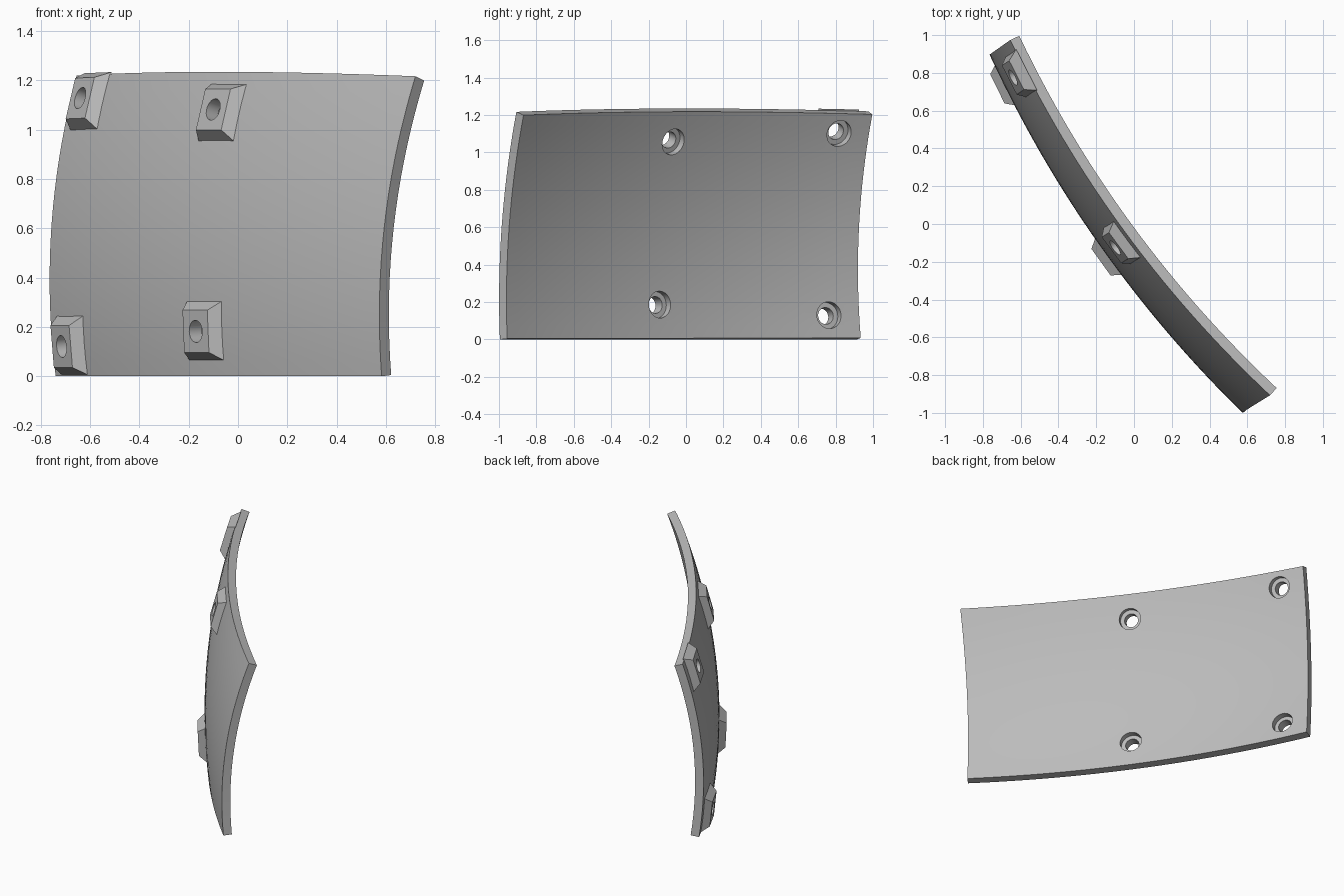
import bpy, bmesh
from mathutils import Vector, Matrix

if "Cube" in bpy.data.objects:
    bpy.data.objects.remove(bpy.data.objects["Cube"], do_unlink=True)

grey = bpy.data.materials.new("plain_grey")
grey.use_nodes = True
grey.diffuse_color = (0.5, 0.5, 0.5, 1)
grey.node_tree.nodes["Principled BSDF"].inputs["Base Color"].default_value = grey.diffuse_color

THICK = 0.055
# Outer surface: three points along the length, at three heights
ROWS = [
    [(-0.74, 0.912, 0), (-0.168, -0.10, 0), (0.583, -0.995, 0)],
    [(-0.757, 0.902, 0.61), (-0.17, -0.103, 0.615), (0.594, -0.985, 0.61)],
    [(-0.655, 0.974, 1.22), (-0.056, -0.031, 1.235), (0.72, -0.907, 1.217)],
]


def through(a, b, c, t):
    """Parabola through three points at t = 0, 0.5 and 1."""
    return (Vector(a) * (1 - t) * (1 - 2 * t) + Vector(b) * 4 * t * (1 - t)
            + Vector(c) * t * (2 * t - 1))


def surface(u, v):
    return through(*[through(*row, u) for row in ROWS], v)


def frame(u, v):
    """Point, lengthwise and upward tangents, and outward normal."""
    e = 0.001
    tu = (surface(u + e, v) - surface(u - e, v)).normalized()
    tv = (surface(u, v + e) - surface(u, v - e)).normalized()
    return surface(u, v), tu, tv, tu.cross(tv).normalized()


def make_object(name, bm):
    bmesh.ops.recalc_face_normals(bm, faces=bm.faces)
    mesh = bpy.data.meshes.new(name)
    bm.to_mesh(mesh)
    bm.free()
    mesh.materials.append(grey)
    ob = bpy.data.objects.new(name, mesh)
    bpy.context.collection.objects.link(ob)
    return ob


def make_panel(nu=28, nv=18):
    bm = bmesh.new()
    outer, inner = [], []
    for j in range(nv + 1):
        frames = [frame(i / nu, j / nv) for i in range(nu + 1)]
        outer.append([bm.verts.new(f[0]) for f in frames])
        inner.append([bm.verts.new(f[0] - f[3] * THICK) for f in frames])
    for grid in (outer, inner):
        for j in range(nv):
            for i in range(nu):
                bm.faces.new((grid[j][i], grid[j][i + 1], grid[j + 1][i + 1], grid[j + 1][i]))
    # Rim between the two skins
    for j in (0, nv):
        for i in range(nu):
            bm.faces.new((outer[j][i], outer[j][i + 1], inner[j][i + 1], inner[j][i]))
    for i in (0, nu):
        for j in range(nv):
            bm.faces.new((outer[j][i], outer[j + 1][i], inner[j + 1][i], inner[j][i]))
    return make_object("curved_panel", bm)


def make_mount(name, u, v):
    """Tapered block standing on the outer skin."""
    p, tu, tv, n = frame(u, v)
    bm = bmesh.new()
    rings = []
    for half, height in ((0.122, -0.008), (0.086, 0.045)):
        rings.append([bm.verts.new(p + tu * half * a + tv * half * b + n * height)
                      for a, b in ((-1, -1), (1, -1), (1, 1), (-1, 1))])
    for ring in rings:
        bm.faces.new(ring)
    for k in range(4):
        m = (k + 1) % 4
        bm.faces.new((rings[0][k], rings[0][m], rings[1][m], rings[1][k]))
    return make_object(name, bm)


def make_cutter(name, u, v, radius, low, high):
    p, tu, tv, n = frame(u, v)
    bm = bmesh.new()
    spin = n.to_track_quat("Z", "Y").to_matrix().to_4x4()
    place = Matrix.Translation(p + n * (low + high) / 2) @ spin
    bmesh.ops.create_cone(bm, cap_ends=True, segments=32, radius1=radius, radius2=radius,
                          depth=high - low, matrix=place)
    ob = make_object(name, bm)
    ob.hide_render = True
    return ob


def cut(ob, cutters):
    for c in cutters:
        mod = ob.modifiers.new("hole", "BOOLEAN")
        mod.operation = "DIFFERENCE"
        mod.solver = "EXACT"
        mod.object = c
    bpy.context.view_layer.update()
    deps = bpy.context.evaluated_depsgraph_get()
    mesh = bpy.data.meshes.new_from_object(ob.evaluated_get(deps))
    ob.modifiers.clear()
    ob.data = mesh


panel = make_panel()
places = {
    "upper_end_mount": (0.076, 0.912),
    "lower_end_mount": (0.077, 0.102),
    "upper_middle_mount": (0.523, 0.868),
    "lower_middle_mount": (0.534, 0.15),
}
parts, all_cutters = [panel], []
for name, (u, v) in places.items():
    mount = make_mount(name, u, v)
    # Bolt hole, with a wider counterbore from the inner side
    pair = [make_cutter(name + "_bolt_hole", u, v, 0.045, -0.15, 0.15),
            make_cutter(name + "_counterbore", u, v, 0.072, -0.15, -0.016)]
    cut(mount, pair[:1])
    parts.append(mount)
    all_cutters += pair
cut(panel, all_cutters)
for c in all_cutters:
    bpy.data.objects.remove(c, do_unlink=True)

# Smooth skins and bores, crisp edges
bpy.ops.object.select_all(action="DESELECT")
for ob in parts:
    ob.select_set(True)
bpy.context.view_layer.objects.active = panel
bpy.ops.object.shade_smooth_by_angle(angle=0.5)
